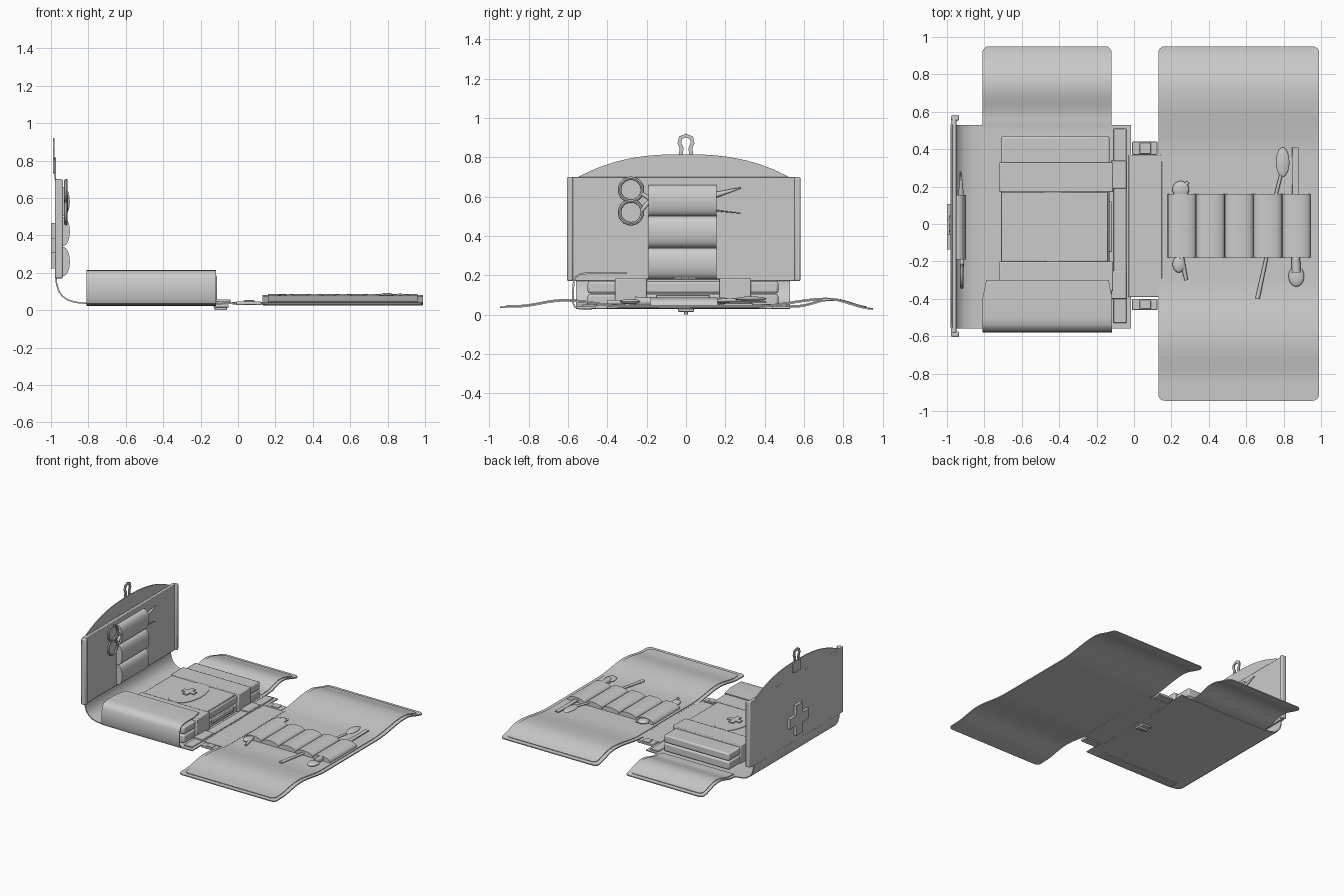
import bpy, bmesh
from math import sin, cos, pi, sqrt, radians
from mathutils import Vector

if "Cube" in bpy.data.objects:
    bpy.data.objects.remove(bpy.data.objects["Cube"])


def finish(name, bm, bevel=0):
    bmesh.ops.recalc_face_normals(bm, faces=bm.faces)
    me = bpy.data.meshes.new(name)
    bm.to_mesh(me)
    bm.free()
    me.polygons.foreach_set("use_smooth", [True] * len(me.polygons))
    me.set_sharp_from_angle(angle=radians(35))
    ob = bpy.data.objects.new(name, me)
    bpy.context.collection.objects.link(ob)
    if bevel:
        m = ob.modifiers.new("bevel", 'BEVEL')
        m.width, m.segments = bevel, 2
    return ob


def loft(name, rings):
    bm = bmesh.new()
    rows = [[bm.verts.new(p) for p in r] for r in rings]
    n = len(rows[0])
    for a, b in zip(rows, rows[1:]):
        for i in range(n):
            bm.faces.new((a[i], a[(i + 1) % n], b[(i + 1) % n], b[i]))
    bm.faces.new(rows[0])
    bm.faces.new(rows[-1])
    return finish(name, bm)


def box(name, x0, x1, y0, y1, z0, z1, bevel=0.004):
    bm = bmesh.new()
    bmesh.ops.create_cube(bm, size=1)
    for v in bm.verts:
        v.co = (x0 + (v.co.x + .5) * (x1 - x0), y0 + (v.co.y + .5) * (y1 - y0), z0 + (v.co.z + .5) * (z1 - z0))
    return finish(name, bm, bevel)


# axis maps: (u, v, w) -> xyz, where w runs across the strip
YZ = lambda u, v, w: (w, u, v)
XZ = lambda u, v, w: (u, w, v)
XY = lambda u, v, w: (u, v, w)


def prism(name, pts, lo, hi, m):
    return loft(name, [[m(u, v, w) for u, v in pts] for w in (lo, hi)])


def ribbon(name, path, widths, t, m):
    """Strip of thickness t following a 2D path."""
    rings = []
    for i, (u, v) in enumerate(path):
        a, b = Vector(path[max(i - 1, 0)]), Vector(path[min(i + 1, len(path) - 1)])
        d = (b - a).normalized()
        u2, v2 = u - d.y * t, v + d.x * t
        lo, hi = widths[i]
        rings.append([m(u, v, lo), m(u, v, hi), m(u2, v2, hi), m(u2, v2, lo)])
    return loft(name, rings)


def ellipsoid(name, c, s):
    bm = bmesh.new()
    bmesh.ops.create_uvsphere(bm, u_segments=20, v_segments=10, radius=1)
    for v in bm.verts:
        v.co = Vector(c) + Vector([a * b for a, b in zip(v.co, s)])
    return finish(name, bm)


def rod(name, p, q, r0, r1):
    p, q = Vector(p), Vector(q)
    d = q - p
    bm = bmesh.new()
    bmesh.ops.create_cone(bm, cap_ends=True, segments=12, radius1=r0, radius2=r1, depth=d.length)
    bm.transform(d.to_track_quat('Z', 'Y').to_matrix().to_4x4())
    bmesh.ops.translate(bm, verts=bm.verts, vec=(p + q) / 2)
    return finish(name, bm)


def ring(name, c, R, r):
    """Torus facing x."""
    rings = []
    bm = bmesh.new()
    n, k = 28, 8
    vs = [[bm.verts.new((c[0] + r * sin(2 * pi * j / k),
                         c[1] + (R + r * cos(2 * pi * j / k)) * cos(2 * pi * i / n),
                         c[2] + (R + r * cos(2 * pi * j / k)) * sin(2 * pi * i / n)))
           for j in range(k)] for i in range(n)]
    for i in range(n):
        for j in range(k):
            a, b = vs[i], vs[(i + 1) % n]
            bm.faces.new((a[j], a[(j + 1) % k], b[(j + 1) % k], b[j]))
    return finish(name, bm)


def wave(keys, y):
    for (a, za), (b, zb) in zip(keys, keys[1:]):
        if y <= b:
            s = max(0, (y - a) / (b - a))
            return za + (zb - za) * (1 - cos(pi * s)) / 2
    return keys[-1][1]


def sheet(name, x0, x1, y0, y1, keys, lift, t, round_low=True, r=0.035):
    """Wavy cloth panel with rounded corners."""
    arc = [r * (1 - cos(pi / 2 * i / 5)) for i in range(5)]
    ys = [y0 + r + (y1 - y0 - 2 * r) * i / 50 for i in range(51)]
    ys = [y0 + a for a in arc] + ys + [y1 - a for a in reversed(arc)]
    widths = []
    for y in ys:
        d = min(y1 - y, y - y0 if round_low else 9, r)
        ins = r - sqrt(max(0, r * r - (r - d) ** 2))
        widths.append((x0 + ins, x1 - ins))
    return ribbon(name, [(y, wave(keys, y) + lift) for y in ys], widths, t, YZ)


def cross(cu, cv, s, w):
    q = [(w, s), (w, w), (s, w)]
    pts = q + [(v, -u) for u, v in q] + [(-u, -v) for u, v in q] + [(-v, u) for u, v in q]
    return [(cu + u, cv + v) for u, v in pts]


# right hand wavy panel with raised lining
K = [(-.95, .034), (-.86, .036), (-.62, .066), (-.3, .035), (.35, .035), (.72, .073), (.951, .025)]
sheet("right_panel", .13, .99, -.945, .95, K, 0, .008)
sheet("right_lining", .16, .96, -.912, .918, K, .008, .005)

# back flap
K2 = [(.5, .032), (.56, .036), (.74, .07), (.951, .026)]
sheet("back_flap", -.81, -.12, .50, .95, K2, 0, .008, False)
sheet("back_flap_lining", -.785, -.145, .51, .918, K2, .008, .005, False)

# base sheet curving up into the arched back wall
path = [(-.015, .032), (-.4, .029), (-.8, .031), (-.87, .038), (-.91, .05), (-.94, .07),
        (-.962, .1), (-.974, .14), (-.977, .18), (-.978, .45), (-.979, .699)]
wid = [(-.56, .53)] * 9 + [(-.58, .56)] * 2
for i in range(15):
    f = 1 - i / 14.5
    path.append((-.98, .70 + .115 * (1 - f ** 2.5)))
    wid.append((-.012 - .535 * f, -.012 + .535 * f))
ribbon("base_and_back_sheet", path, wid, -.008, XZ)

# back wall board, edge rims, rear cross
box("back_board", -.978, -.95, -.58, .56, .17, .70)
for n, y in (("front", -.605), ("rear", .552)):
    box("board_rim_" + n, -.978, -.935, y, y + .03, .17, .70, .008)
prism("rear_cross", cross(-.015, .345, .122, .04), -1.0, -.975, YZ)

# hanging loop
box("loop_tab", -.99, -.976, -.05, .045, .73, .81)
lp = [(-.04, .79), (-.032, .845), (-.043, .87), (-.036, .905), (0, .92), (.036, .905), (.043, .87), (.032, .845), (.04, .79)]
ribbon("hanging_loop", lp, [(-.99, -.98)] * 9, -.02, YZ)


# tool pockets: rows of half round tubes
def pockets(name, a0, a1, n, base, h, lo, hi, m):
    w = (a1 - a0) / n
    pts = [(a0, base)]
    for i in range(n):
        for j in range(13):
            t = pi * j / 12
            pts.append((a0 + w * (i + .5 - .5 * cos(t)), base + .006 + h * sin(t) ** .7))
    pts.append((a1, base))
    return prism(name, pts, lo, hi, m)


pockets("right_pockets", .18, .945, 5, .04, .04, -.18, .16, XZ)
pockets("back_wall_pockets", .18, .66, 3, -.955, .05, -.19, .155, lambda u, v, w: (v, w, u))

# tools in the right pockets
ellipsoid("spoon_bowl", (.795, .33, .08), (.036, .08, .012))
rod("spoon_handle_top", (.785, .26, .075), (.755, .14, .07), .009, .009)
rod("spoon_handle_bottom", (.71, -.17, .065), (.66, -.40, .062), .009, .012)
box("knife_blade", .845, .88, .15, .41, .062, .07, .002)
rod("knife_handle", (.865, -.17, .066), (.868, -.26, .066), .022, .025)
ellipsoid("knife_handle_end", (.868, -.28, .066), (.042, .055, .014))
ellipsoid("plier_head", (.25, .185, .07), (.045, .045, .016))
rod("plier_nose", (.25, .18, .07), (.29, .225, .07), .018, .008)
ellipsoid("plier_tail_left", (.24, -.215, .068), (.034, .045, .015))
rod("plier_tail_right", (.25, -.17, .066), (.28, -.30, .062), .016, .009)

# scissors in the back wall pockets
for i, z in enumerate((.635, .52)):
    ring("scissor_handle_%d" % i, (-.92, -.28, z), .058, .009)
    rod("scissor_shank_%d" % i, (-.92, -.225, z - .02 + .03 * i), (-.92, -.18, .585), .011, .011)
rod("scissor_blade", (-.925, .14, .605), (-.925, .28, .645), .016, .003)
rod("needle", (-.93, .14, .53), (-.93, .28, .515), .004, .002)

# medical case: two stacked boxes with retaining straps
box("case_bottom", -.71, -.13, -.50, .47, .038, .105, .012)
box("case_top", -.71, -.13, -.50, .47, .108, .17, .012)
box("strap_back", -.72, -.112, .17, .33, .04, .185, .006)
box("strap_middle", -.71, -.14, -.20, .17, .165, .18)
box("strap_front", -.72, -.112, -.36, -.20, .04, .185, .006)
box("case_latch", -.20, -.118, -.15, .12, .07, .10)
oval = [(-.432 + .118 * cos(i * pi / 24), max(-.2, min(.17, -.01 + .2 * sin(i * pi / 24)))) for i in range(48)]
prism("emblem_oval", oval, .178, .184, XY)
prism("emblem_cross", cross(-.432, -.005, .055, .019), .18, .192, XY)

# front flap folded over the case
fold = [(-.30, .205), (-.40, .206), (-.50, .206), (-.535, .202), (-.556, .19), (-.566, .17), (-.57, .12),
        (-.57, .06), (-.562, .043), (-.54, .034), (-.48, .032)]
ribbon("folded_front_flap", fold, [(-.79, -.135)] + [(-.81, -.117)] * 10, -.009, YZ)

# hinge strip, connector and clips
box("edge_strip", -.11, -.04, -.53, .51, .036, .05)
box("connector", -.03, .15, -.39, .37, .03, .044)
for n, y, a in (("front", -.46, -.40), ("rear", .37, .44)):
    box("connector_tab_" + n, -.01, .125, y, a, .028, .046)
    box("clip_" + n, .03, .09, y + .005, a - .005, .044, .053)
for n, y in (("front", -.40), ("rear", .19)):
    box("strip_pad_" + n, -.12, -.04, y, y + .15, .045, .058)

# buckle under the base
box("buckle_plate", -.13, -.05, -.04, .04, .014, .03)
box("buckle_pin", -.125, -.06, -.01, .01, 0, .02, .003)
